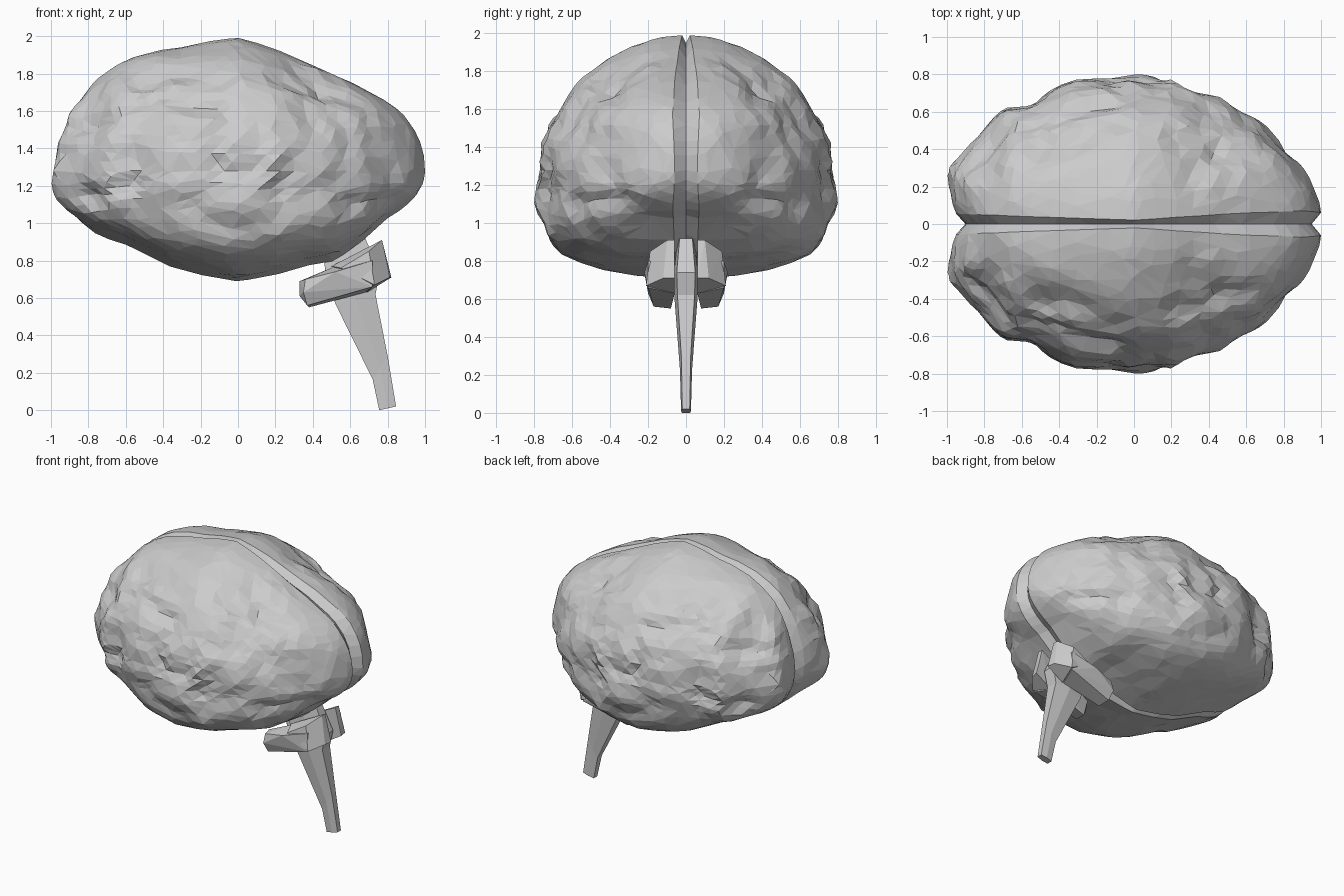
import bpy, bmesh, math
from mathutils import Vector, noise

if "Cube" in bpy.data.objects:
    bpy.data.objects.remove(bpy.data.objects["Cube"])


def lerp_table(table, x):
    for (a, va), (b, vb) in zip(table, table[1:]):
        if x <= b:
            return va + (vb - va) * max(0, (x - a) / (b - a))
    return table[-1][1]


def add_object(name, bm):
    bmesh.ops.recalc_face_normals(bm, faces=bm.faces)
    mesh = bpy.data.meshes.new(name)
    bm.to_mesh(mesh)
    bm.free()
    ob = bpy.data.objects.new(name, mesh)
    bpy.context.collection.objects.link(ob)
    return ob


def mirror_y(ob):
    m = ob.modifiers.new("mirror", 'MIRROR')
    m.use_axis = (False, True, False)
    m.merge_threshold = 0.001


# Ellipsoid scale along the length: half width, height above and depth below centre
WIDTH = [(-1, .88), (-.83, .79), (-.69, .82), (-.53, .77), (-.3, .79), (0, .785),
         (.3, .77), (.57, .72), (.7, .71), (.83, .58), (1, .55)]
TOP = [(-1, .77), (-.87, .755), (-.58, .735), (-.3, .69), (0, .71), (.21, .66), (.46, .6), (.72, .59), (1, .67)]
BOTTOM = [(-1, .56), (-.6, .49), (-.36, .55), (0, .59), (.38, .545), (.52, .56), (.67, .5), (.8, .42), (1, .43)]
GAP = [(-1, .055), (0, .02), (.6, .06), (.9, .07), (1, .06)]
ZC = 1.28

# Grooves drawn on the side (x, z)
GROOVES = [
    [(-.55, 1.64), (-.4, 1.68), (-.1, 1.63), (0, 1.6)],
    [(0, 1.6), (-.11, 1.45), (-.11, 1.28), (.12, 1.28), (.13, 1.45)],
    [(-.52, 1.72), (-.38, 1.8), (-.2, 1.8)],
    [(.22, 1.78), (.45, 1.69), (.3, 1.86)],
    [(-.8, 1.13), (-.55, 1.22)],
    [(.22, 1.17), (.3, 1.38)],
    [(.55, 1.1), (.85, 1.13)],
    [(-.93, 1.5), (-.7, 1.55)],
]


def groove_depth(x, z):
    p, best = Vector((x, z)), 9
    for line in GROOVES:
        for a, b in zip(line, line[1:]):
            a, b = Vector(a), Vector(b)
            t = max(0, min(1, (p - a).dot(b - a) / (b - a).length_squared))
            best = min(best, (p - a.lerp(b, t)).length)
    return .03 * max(0, 1 - best / .07)


# Cerebral hemispheres: half a sphere reshaped, with folds and a central fissure
bm = bmesh.new()
bmesh.ops.create_icosphere(bm, subdivisions=5, radius=1)
bmesh.ops.bisect_plane(bm, geom=bm.verts[:] + bm.edges[:] + bm.faces[:], dist=1e-5,
                       plane_co=(0, 0, 0), plane_no=(0, 1, 0), clear_inner=True)
rim = [e for e in bm.edges if e.is_boundary]
for v in bm.verts:
    x, r = v.co.x, math.hypot(v.co.y, v.co.z)
    c, s = (v.co.y / r, v.co.z / r) if r > 1e-6 else (1, 0)
    # rounded above, box-like with a slightly tented floor below
    p = 6.5 if s < 0 else 1.85
    k = 1 / (abs(c) ** p + abs(s) ** p) ** (1 / p)
    gap = lerp_table(GAP, x)
    y = r * k * c * lerp_table(WIDTH, x)
    z = r * k * s * lerp_table(TOP if s > 0 else BOTTOM, x)
    if s < 0:
        y *= 1 - .1 * (k * s) ** 2
        z *= 1 - .17 * abs(c) * k
    q = Vector((x, y, z))
    n = Vector((x, y / .62, z / .5)).normalized()
    fade = min(1, y / .25)
    bump = .035 * noise.noise(q * 4.2) + .022 * noise.noise(q * 8 + Vector((5, 2, 7)))
    calm = .3 if (s < -.6 or (s > .75 and abs(x) < .4)) else 1
    q += n * (bump * calm - .003 - groove_depth(x, z + ZC)) * fade
    # blunt front end, drawn in towards the fissure
    if x < -.75:
        q.x *= 1 + (.08 * min(1, y / .2) - .05) * min(1, (-x - .75) / .2)
    v.co = (max(-1, min(1, q.x)), gap + q.y * (1 - gap / .785), q.z + ZC)
ext = bmesh.ops.extrude_edge_only(bm, edges=rim)
for v in ext["geom"]:
    if isinstance(v, bmesh.types.BMVert):
        v.co = (v.co.x * .95, 0, ZC + (v.co.z - ZC) * .94)
brain = add_object("cerebral_hemispheres", bm)
mirror_y(brain)
dec = brain.modifiers.new("facets", 'DECIMATE')
dec.ratio = .5
dec.use_symmetry = True
dec.symmetry_axis = 'Y'

# Cerebellum: a flat front wing and an upright rear flange, mirrored
bm = bmesh.new()
for pts in [[(.33, .1, .69), (.33, .12, .61), (.38, .08, .55), (.37, .17, .56), (.35, .2, .63),
             (.36, .19, .7), (.52, .22, .74), (.52, .08, .77), (.7, .06, .8), (.72, .2, .8),
             (.68, .06, .63), (.72, .2, .66)],
            [(.77, .06, .91), (.77, .1, .91), (.7, .19, .85), (.82, .06, .71), (.81, .12, .71),
             (.73, .21, .67), (.69, .06, .63), (.5, .08, .77), (.55, .2, .76)]]:
    bmesh.ops.convex_hull(bm, input=[bm.verts.new(co) for co in pts])
mirror_y(add_object("cerebellum", bm))

# Brain stem: tapering six-sided loft, (front x, z, rear x, z, half width)
bm = bmesh.new()
rings = []
for x0, z0, x1, z1, w in [(.45, .88, .68, .92, .045), (.47, .72, .76, .74, .065),
                          (.52, .57, .735, .62, .06), (.72, .165, .8, .29, .032),
                          (.755, 0, .845, .02, .026)]:
    xm, zm = (x0 + x1) / 2, (z0 + z1) / 2
    pts = [(x0, -.8 * w, z0), (xm, -w, zm), (x1, -.75 * w, z1),
           (x1, .75 * w, z1), (xm, w, zm), (x0, .8 * w, z0)]
    rings.append([bm.verts.new(p) for p in pts])
for a, b in zip(rings, rings[1:]):
    for i in range(6):
        j = (i + 1) % 6
        bm.faces.new((a[i], a[j], b[j], b[i]))
bm.faces.new(rings[0])
bm.faces.new(rings[-1])
add_object("brain_stem", bm)
